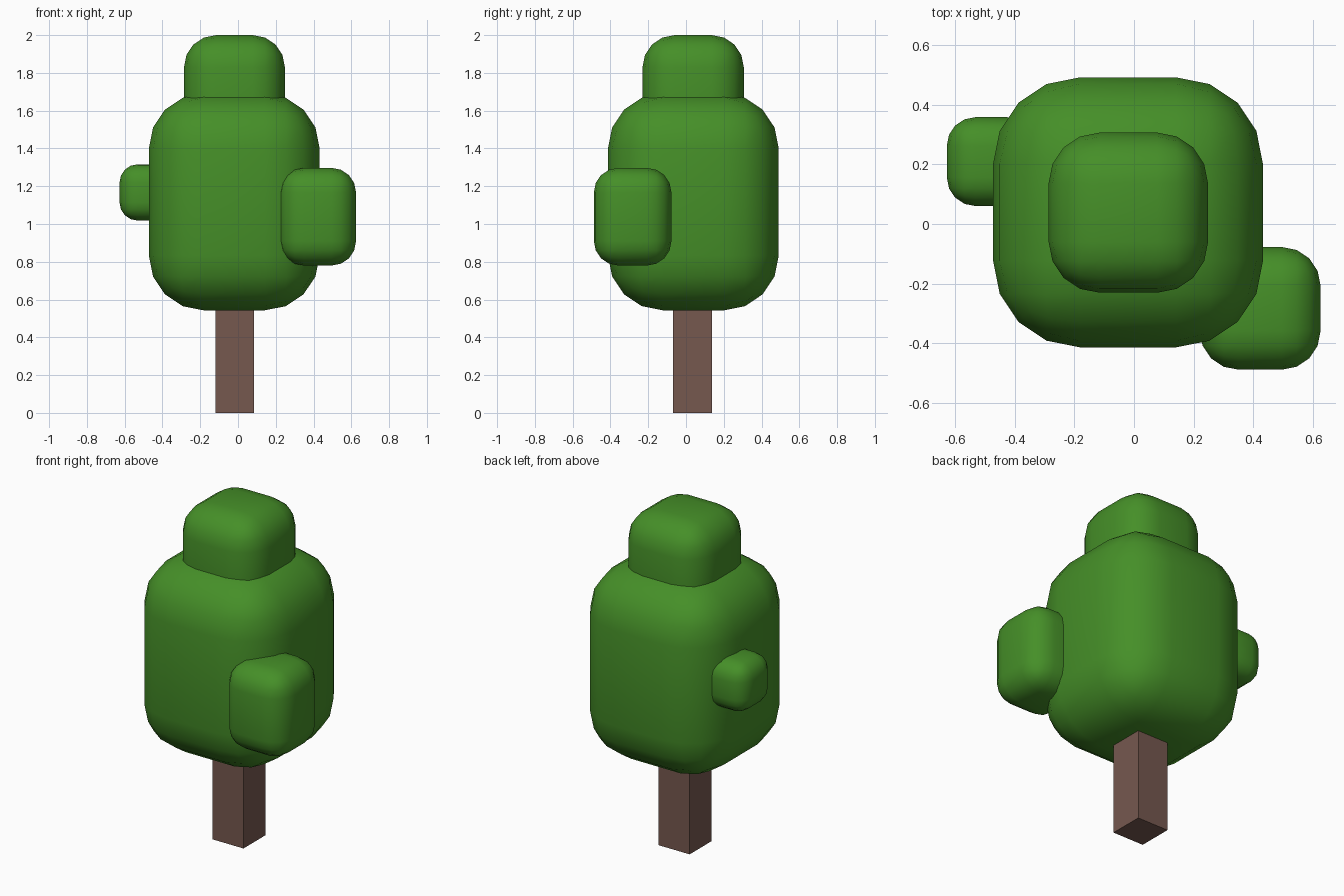
import bpy, bmesh
from mathutils import Vector

if "Cube" in bpy.data.objects:
    bpy.data.objects.remove(bpy.data.objects["Cube"])


def material(name, rgb):
    m = bpy.data.materials.new(name)
    m.diffuse_color = (*rgb, 1.0)
    m.use_nodes = True
    m.node_tree.nodes["Principled BSDF"].inputs["Base Color"].default_value = m.diffuse_color
    return m


leaf_green = material("leaf_green", (0.060, 0.275, 0.021))
bark_brown = material("bark_brown", (0.180, 0.098, 0.078))


def block(name, lo, hi, mat, radius=0.0):
    """Box between two corners, optionally with softly rounded edges."""
    lo, hi = Vector(lo), Vector(hi)
    size, centre = hi - lo, (lo + hi) / 2
    bm = bmesh.new()
    bmesh.ops.create_cube(bm, size=1.0)
    for v in bm.verts:
        v.co = Vector(a * b for a, b in zip(v.co, size))
    for f in bm.faces:
        f.smooth = radius > 0
    mesh = bpy.data.meshes.new(name)
    bm.to_mesh(mesh)
    bm.free()
    mesh.materials.append(mat)
    ob = bpy.data.objects.new(name, mesh)
    ob.location = centre
    bpy.context.collection.objects.link(ob)
    if radius:
        bev = ob.modifiers.new("rounding", 'BEVEL')
        bev.width = radius
        bev.segments = 4
        bev.limit_method = 'NONE'
    return ob


# Square trunk, running up into the foliage
block("trunk", (-0.12, -0.07, 0), (0.085, 0.137, 0.62), bark_brown)

# Rounded foliage clumps
block("main_crown", (-0.472, -0.413, 0.543), (0.432, 0.491, 1.69), leaf_green, 0.29)
block("top_clump", (-0.286, -0.23, 1.33), (0.248, 0.306, 2.0), leaf_green, 0.17)
block("right_clump", (0.22, -0.488, 0.78), (0.625, -0.077, 1.297), leaf_green, 0.13)
block("left_clump", (-0.627, 0.06, 1.018), (-0.33, 0.358, 1.316), leaf_green, 0.096)
